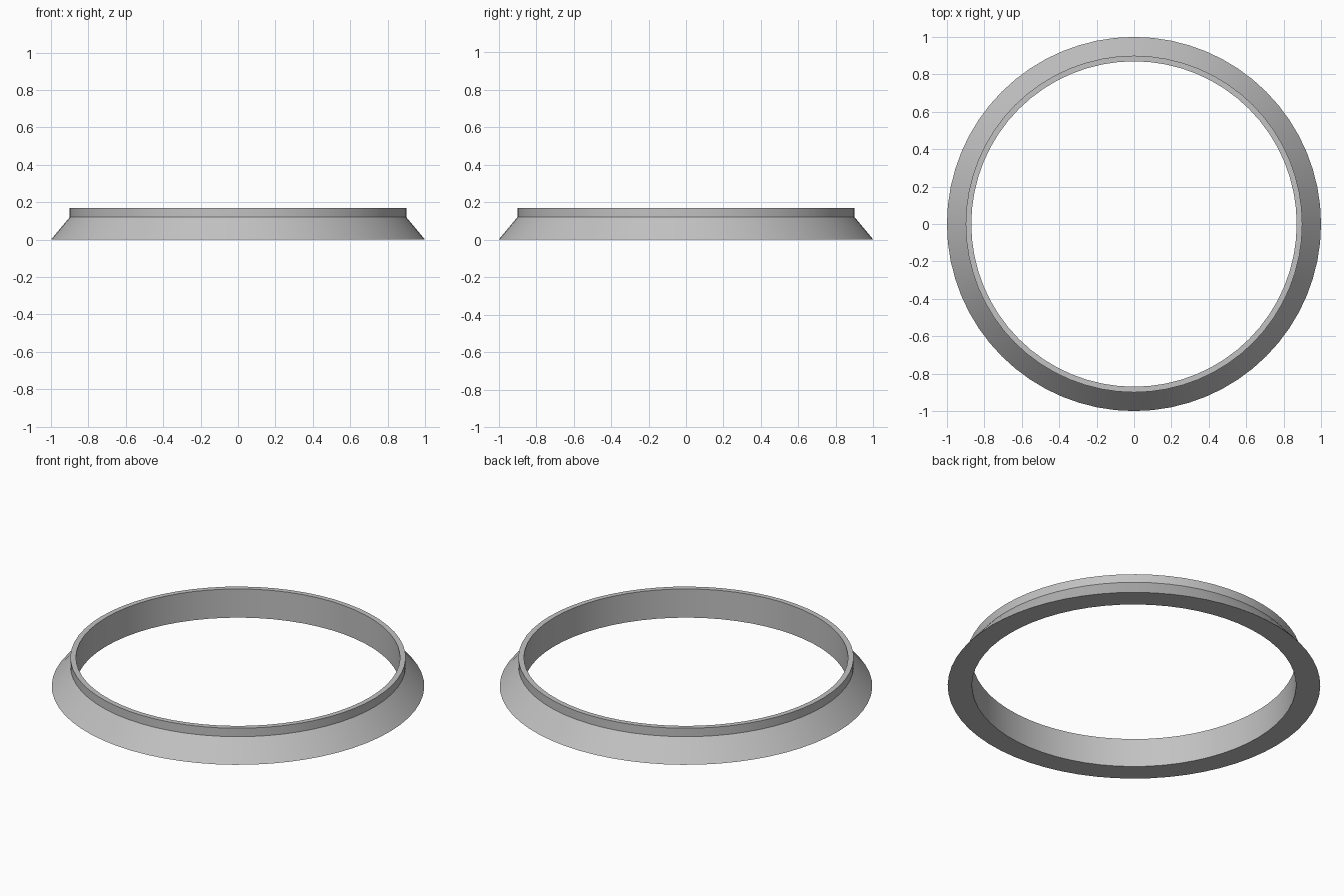
import bpy
import bmesh
from math import tau, cos, sin, radians

cube = bpy.data.objects.get("Cube")
if cube:
    bpy.data.objects.remove(cube, do_unlink=True)

SEGMENTS = 64

# Plain grey material
grey = bpy.data.materials.new("light grey")
grey.use_nodes = True
colour = (0.54, 0.54, 0.54, 1.0)
grey.diffuse_color = colour
grey.node_tree.nodes["Principled BSDF"].inputs["Base Color"].default_value = colour

# Ring cross-section (radius, height): bore, sloped flange, upright collar
profile = [(0.87, 0), (1.0, 0), (0.9, 0.12), (0.9, 0.17), (0.87, 0.17)]

# Sweep the closed cross-section around the z axis
bm = bmesh.new()
rings = []
for i in range(SEGMENTS):
    a = tau * i / SEGMENTS
    rings.append([bm.verts.new((r * cos(a), r * sin(a), z)) for r, z in profile])
for i, ring in enumerate(rings):
    after = rings[(i + 1) % SEGMENTS]
    for j in range(len(profile)):
        k = (j + 1) % len(profile)
        bm.faces.new((ring[j], after[j], after[k], ring[k]))
bmesh.ops.recalc_face_normals(bm, faces=bm.faces)

mesh = bpy.data.meshes.new("flanged_ring")
bm.to_mesh(mesh)
bm.free()
mesh.materials.append(grey)
ring_object = bpy.data.objects.new("flanged_ring", mesh)
bpy.context.collection.objects.link(ring_object)

# Smooth around the ring, crisp at the profile corners
bpy.ops.object.select_all(action="DESELECT")
ring_object.select_set(True)
bpy.context.view_layer.objects.active = ring_object
bpy.ops.object.shade_smooth_by_angle(angle=radians(30))
